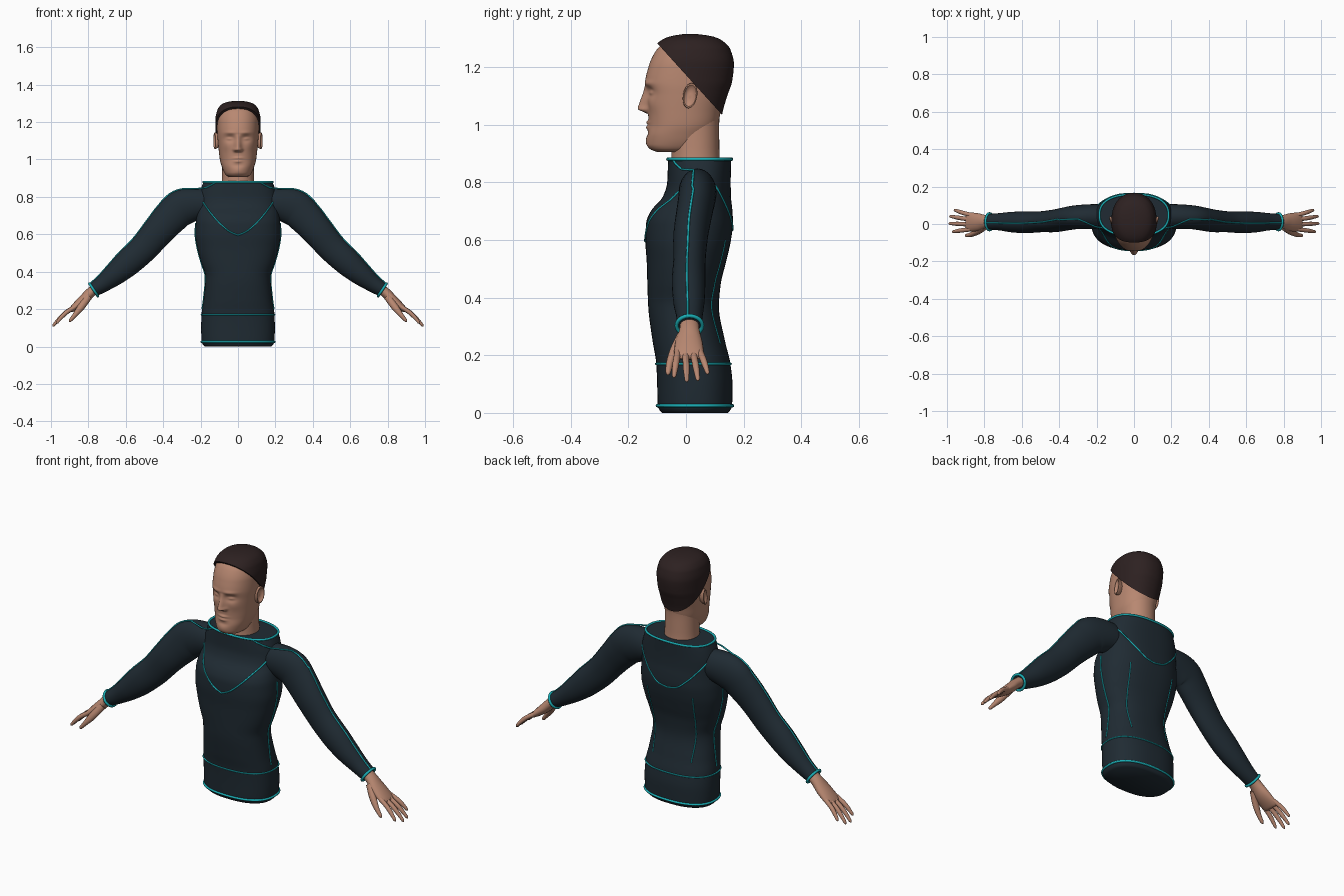
import bpy, bmesh, math
from mathutils import Vector

if "Cube" in bpy.data.objects:
    bpy.data.objects.remove(bpy.data.objects["Cube"])

TAU = 2 * math.pi


def material(name, rgb):
    m = bpy.data.materials.new(name)
    m.diffuse_color = (*rgb, 1)
    m.use_nodes = True
    m.node_tree.nodes["Principled BSDF"].inputs["Base Color"].default_value = m.diffuse_color
    return m


SUIT = material("dark slate fabric", (0.014, 0.024, 0.033))
TEAL = material("teal trim", (0.01, 0.42, 0.46))
SKIN = material("skin", (0.48, 0.245, 0.165))
HAIR = material("dark brown hair", (0.026, 0.015, 0.015))


def spline(keys, t):
    """Monotone cubic through rows whose first entry is the parameter."""
    t = min(max(t, keys[0][0]), keys[-1][0])
    i = max(k for k in range(len(keys) - 1) if keys[k][0] <= t)
    h = keys[i + 1][0] - keys[i][0]
    u = (t - keys[i][0]) / h

    def slope(k, c):
        return (keys[k + 1][c] - keys[k][c]) / (keys[k + 1][0] - keys[k][0])

    def tangent(k, c):
        if k == 0 or k == len(keys) - 1:
            return slope(min(k, len(keys) - 2), c)
        a, b = slope(k - 1, c), slope(k, c)
        return 0 if a * b <= 0 else 2 * a * b / (a + b)

    return [keys[i][c] * (1 + 2 * u) * (1 - u) ** 2 + keys[i + 1][c] * u * u * (3 - 2 * u)
            + h * (tangent(i, c) * u * (1 - u) ** 2 - tangent(i + 1, c) * u * u * (1 - u))
            for c in range(1, len(keys[0]))]


def finish(name, bm, mat, angle=50):
    bmesh.ops.recalc_face_normals(bm, faces=bm.faces)
    me = bpy.data.meshes.new(name)
    bm.to_mesh(me)
    bm.free()
    me.materials.append(mat)
    me.shade_smooth()
    me.set_sharp_from_angle(angle=math.radians(angle))
    ob = bpy.data.objects.new(name, me)
    bpy.context.collection.objects.link(ob)
    return ob


def loft(rings):
    bm = bmesh.new()
    rows = [[bm.verts.new(p) for p in r] for r in rings]
    n = len(rows[0])
    for a, b in zip(rows, rows[1:]):
        for i in range(n):
            bm.faces.new((a[i], a[(i + 1) % n], b[(i + 1) % n], b[i]))
    bm.faces.new(rows[0][::-1])
    bm.faces.new(rows[-1])
    return bm


def section(z, hw, yf, yb, n, count=64, grow=0.0):
    """Rounded horizontal cross-section between yf and yb."""
    pts = []
    for i in range(count):
        c, s = math.cos(TAU * i / count), math.sin(TAU * i / count)
        pts.append(Vector((math.copysign(abs(c) ** (2 / n), c) * (hw + grow),
                           (yf + yb) / 2 + math.copysign(abs(s) ** (2 / n), s) * ((yb - yf) / 2 + grow), z)))
    return pts


def limb_rings(keys, sx, steps, count=20):
    """Elliptical rings along a path of (t, x, y, z, radius up, radius sideways)."""
    rows = [spline(keys, keys[0][0] + (keys[-1][0] - keys[0][0]) * i / steps) for i in range(steps + 1)]
    rings, tops = [], []
    for i, (x, y, z, rn, ry) in enumerate(rows):
        c = Vector((x, y, z))
        t = (Vector(rows[min(i + 1, steps)][:3]) - Vector(rows[max(i - 1, 0)][:3])).normalized()
        nrm = t.cross(Vector((0, 1, 0))).normalized()
        side = nrm.cross(t)
        ring = [c + nrm * rn * math.cos(TAU * k / count) + side * ry * math.sin(TAU * k / count)
                for k in range(count)]
        rings.append([Vector((sx * p.x, p.y, p.z)) for p in ring])
        tops.append(rings[-1][0])
    return rings, tops


def piping(name, pts, r=0.004, closed=False):
    cu = bpy.data.curves.new(name, 'CURVE')
    cu.dimensions = '3D'
    cu.bevel_depth = r
    cu.bevel_resolution = 2
    cu.use_fill_caps = True
    sp = cu.splines.new('POLY')
    sp.points.add(len(pts) - 1)
    for p, co in zip(sp.points, pts):
        p.co = (*co, 1)
    sp.use_cyclic_u = closed
    cu.materials.append(TEAL)
    ob = bpy.data.objects.new(name, cu)
    bpy.context.collection.objects.link(ob)


# Torso: z, half width, front y, back y
TORSO = [(0, .178, -.083, .145), (.02, .194, -.098, .16), (.1, .197, -.1, .161), (.17, .195, -.103, .154),
         (.25, .184, -.116, .135), (.37, .174, -.131, .114), (.45, .197, -.134, .121), (.52, .216, -.136, .138),
         (.6, .228, -.141, .156), (.66, .226, -.138, .163), (.7, .22, -.122, .161), (.75, .212, -.08, .156),
         (.8, .208, -.065, .155), (.85, .196, -.063, .156), (.88, .184, -.062, .157)]
N_TORSO = 2.4
zs = [0, .008, .02] + [.02 + .86 * i / 60 for i in range(1, 61)]
finish("torso", loft([section(z, *spline(TORSO, z), N_TORSO) for z in zs]), SUIT)


def on_torso(x, z, side):
    """Point on the chest (side -1) or back (side 1)."""
    hw, yf, yb = spline(TORSO, z)
    d = (1 - min(abs(x) / hw, .985) ** N_TORSO) ** (1 / N_TORSO)
    return Vector((x, (yf + yb) / 2 + side * d * (yb - yf) / 2, z))


# Horizontal bands
for name, z, r in (("hem_band", .025, .006), ("waist_piping", .17, .004), ("collar_band", .88, .006)):
    piping(name, section(z, *spline(TORSO, z), N_TORSO, grow=.001), r, True)

# Chest and back chevrons: distance from centre -> height
CHEVRON = {-1: [(0, .595), (.04, .612), (.11, .672), (.16, .732), (.205, .80)],
           1: [(0, .635), (.05, .645), (.11, .69), (.16, .745), (.2, .80)]}
for side, keys in CHEVRON.items():
    xs = [keys[-1][0] * i / 20 for i in range(-20, 21)]
    piping("chest_chevron" if side < 0 else "back_chevron",
           [on_torso(x, spline(keys, abs(x))[0], side) for x in xs])

# Arm, palm, thumb and fingers: t, x, y, z, radius up, radius sideways
ARM = [(0, .10, .04, .765, .07, .06), (1, .21, .04, .762, .085, .066), (2, .30, .037, .742, .097, .064),
       (3, .36, .028, .69, .092, .062), (4, .43, .016, .612, .083, .06), (5, .50, .012, .53, .077, .056),
       (6, .58, .009, .455, .073, .058), (7, .65, .01, .393, .062, .055), (8, .72, .012, .338, .047, .046),
       (9, .772, .012, .303, .038, .042)]
PALM = [(0, .75, .012, .318, .026, .032), (1, .79, .012, .287, .027, .035), (2, .83, .01, .247, .026, .047),
        (3, .87, .01, .213, .02, .051), (4, .893, .012, .194, .013, .048), (5, .899, .012, .189, .004, .038)]
THUMB = [(0, .80, -.015, .265, .02, .018), (1, .838, -.042, .212, .019, .016),
         (2, .875, -.058, .165, .012, .012), (3, .898, -.062, .138, .008, .008), (4, .903, -.063, .132, .002, .002)]
# knuckle y, tip x, tip y, tip z
FINGERS = {"index": (-.028, .972, -.042, .122), "middle": (-.002, .991, .003, .107),
           "ring": (.024, .987, .042, .111), "little": (.048, .962, .076, .134)}

for label, sx in (("left", 1), ("right", -1)):
    rings, tops = limb_rings(ARM, sx, 54, 32)
    finish(label + "_sleeve", loft(rings), SUIT)
    # Trim along the top of the sleeve, starting at the collar
    start = [on_torso(sx * x, z, -1) + Vector((0, 0, .003)) for x, z in ((.11, .88), (.14, .862), (.17, .846))]
    start += [Vector((sx * .205, -.015, .845))]
    piping(label + "_sleeve_piping", start + [p - Vector((0, .012, 0)) for p in tops[10:16]]
           + [p - Vector((0, .006, 0)) for p in tops[16:]])
    cuff = rings[-1]
    mid = sum(cuff, Vector()) / len(cuff)
    piping(label + "_cuff", [mid + (p - mid) * 1.06 for p in cuff], .007, True)

    finish(label + "_palm", loft(limb_rings(PALM, sx, 20)[0]), SKIN)
    finish(label + "_thumb", loft(limb_rings(THUMB, sx, 16, 12)[0]), SKIN)
    for f, (ky, tx, ty, tz) in FINGERS.items():
        base, tip = Vector((.872, ky, .212)), Vector((tx, ty, tz))
        keys = []
        for t, r in ((0, .012), (.35, .0115), (.5, .0115), (.85, .0085), (.96, .007), (1.0, .002)):
            p = base.lerp(tip, t) + Vector((.006, 0, .006)) * math.sin(math.pi * t)
            keys.append((t, *p, r, r))
        finish(f"{label}_{f}_finger", loft(limb_rings(keys, sx, 18, 12)[0]), SKIN)

    # Side seams and back seams
    piping(label + "_side_seam", [Vector((sx * spline(TORSO, z)[0], .01, z))
                                  for z in [.2 + .46 * i / 30 for i in range(31)]])
    piping(label + "_back_seam", [on_torso(sx * (.115 + .06 * (z - .25)), z, 1)
                                  for z in [.24 + .36 * i / 24 for i in range(25)]], .003)

# Neck
NECK = [(.84, .09, -.055, .122), (.9, .085, -.05, .116), (1.0, .084, -.05, .115), (1.08, .085, -.04, .122)]
finish("neck", loft([section(.84 + .02 * i, *spline(NECK, .84 + .02 * i), 2.1, 40) for i in range(13)]), SKIN)

# Head: z, half width, front y, back y
HEAD = [(.905, .045, -.1, .02), (.913, .062, -.122, .045), (.93, .074, -.134, .07), (.96, .086, -.136, .09),
        (1.0, .097, -.13, .11), (1.05, .103, -.132, .122), (1.1, .108, -.137, .138), (1.14, .111, -.142, .151),
        (1.2, .112, -.13, .157), (1.25, .103, -.108, .145), (1.28, .084, -.08, .118), (1.296, .055, -.045, .082),
        (1.303, .015, -.005, .035)]


def bump(x, z, cx, cz, sx, sz):
    return math.exp(-((abs(x) - cx) / sx) ** 2 - ((z - cz) / sz) ** 2)


def face_relief(p):
    """Forward offset of the face surface."""
    x, z = p.x, p.z
    ridge = max(0, min((1.135 - z) / .075, (z - 1.036) / .016, 1))
    nose = .034 * ridge * math.exp(-(x / (.011 + .007 * ridge)) ** 2)
    nostril = .01 * bump(x, z, .016, 1.05, .009, .01)
    lips = .008 * (bump(x, z, 0, 1.007, .024, .006) + bump(x, z, 0, .99, .022, .007))
    eyes = -.015 * bump(x, z, .043, 1.113, .026, .018) + .009 * bump(x, z, .045, 1.11, .016, .008)
    brow = .005 * bump(x, z, .042, 1.143, .03, .009)
    cheek = .004 * bump(x, z, .06, 1.07, .025, .025)
    chin = .004 * bump(x, z, 0, .94, .03, .018) - .004 * bump(x, z, 0, .968, .03, .01)
    return nose + nostril + lips + eyes + brow + cheek + chin


def head_rings(grow, lift):
    out = []
    for i in range(101):
        z = .905 + .398 * i / 100
        out.append([p + Vector((0, 0, lift)) for p in section(z, *spline(HEAD, z), 2.2, 120, grow)])
    return out


rings = head_rings(0, 0)
for ring in rings:
    for p in ring:
        if p.y < -.03:
            p.y -= face_relief(p) * min(1, (-.03 - p.y) / .04)
finish("head", loft(rings), SKIN, 70)

# Hair: enlarged skull cut along a slanted hairline
bm = loft(head_rings(.009, .01))
bmesh.ops.bisect_plane(bm, geom=bm.verts[:] + bm.edges[:] + bm.faces[:], plane_co=(0, -.1, 1.282),
                       plane_no=(0, .245, .222), clear_inner=True)
bmesh.ops.holes_fill(bm, edges=[e for e in bm.edges if e.is_boundary], sides=0)
finish("hair", bm, HAIR)

# Ears: flattened bowl with a raised rim
for label, sx in (("left", 1), ("right", -1)):
    def ear_ring(f, out):
        pts = []
        for k in range(24):
            a = TAU * k / 24
            y, z = .025 * f * math.cos(a), .044 * f * math.sin(a)
            pts.append(Vector((sx * (out + .25 * y), .014 + y + .12 * z, 1.1 + z)))
        return pts
    finish(label + "_ear", loft([ear_ring(f, o) for f, o in (
        (.75, .095), (.9, .112), (1, .12), (.97, .126), (.85, .127), (.72, .122), (.4, .116), (.15, .117))]), SKIN)
